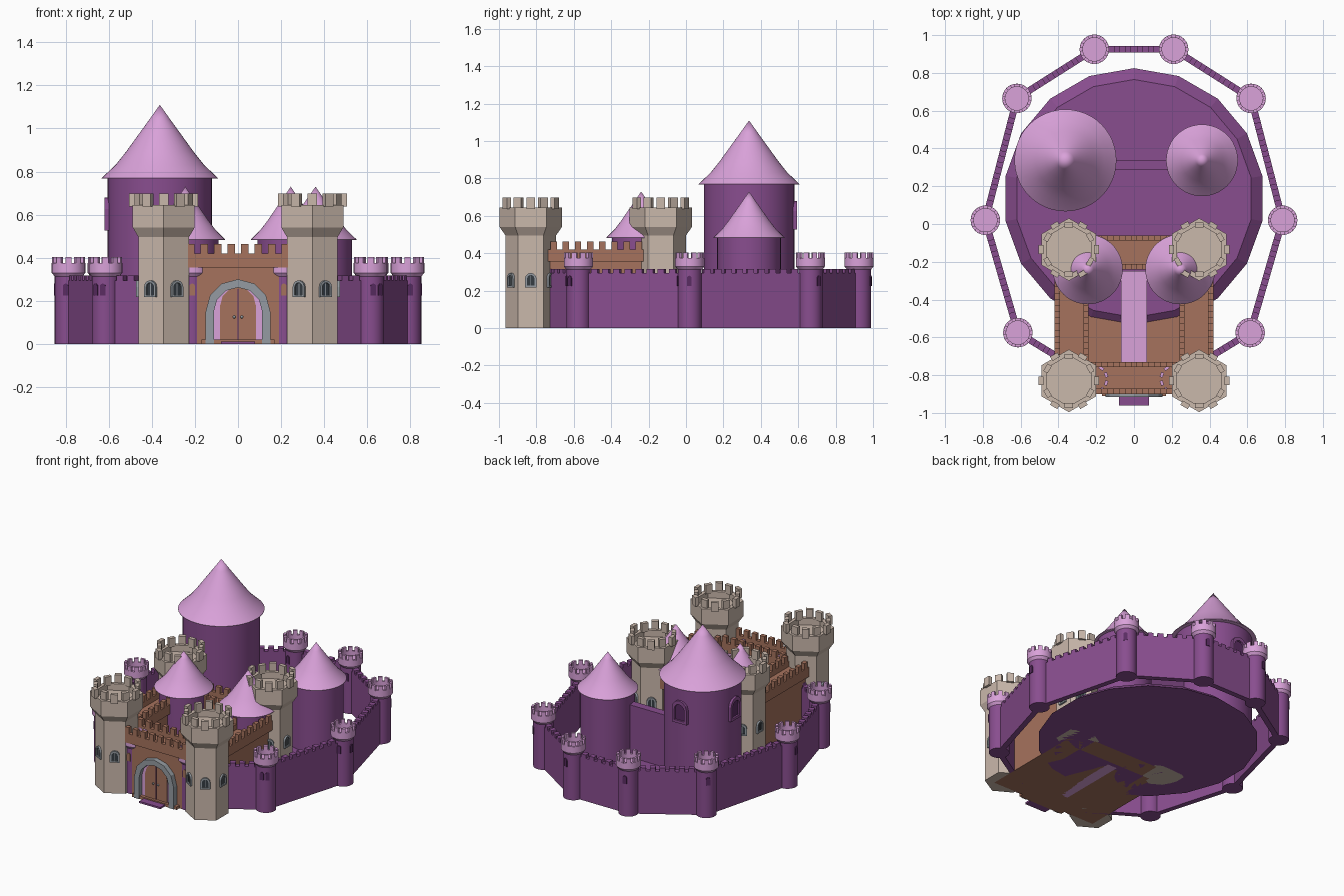
import bpy, bmesh, math
from mathutils import Matrix, Vector

if "Cube" in bpy.data.objects:
    bpy.data.objects.remove(bpy.data.objects["Cube"])

def material(name, rgb):
    m = bpy.data.materials.new(name)
    m.diffuse_color = (*rgb, 1)
    m.use_nodes = True
    m.node_tree.nodes["Principled BSDF"].inputs["Base Color"].default_value = m.diffuse_color
    return m

PURPLE = material("purple", (0.25, 0.075, 0.275))
PINK = material("pink", (0.70, 0.36, 0.70))
STONE = material("tan stone", (0.59, 0.48, 0.41))
BROWN = material("brown", (0.38, 0.17, 0.11))
GREY = material("grey trim", (0.30, 0.33, 0.36))
DARK = material("dark glass", (0.035, 0.045, 0.055))
DPURPLE = material("dark purple", (0.10, 0.025, 0.12))

def finish(name, bm, mat, smooth=False):
    bmesh.ops.remove_doubles(bm, verts=bm.verts, dist=1e-5)
    bmesh.ops.recalc_face_normals(bm, faces=bm.faces)
    me = bpy.data.meshes.new(name)
    bm.to_mesh(me)
    bm.free()
    me.materials.append(mat)
    ob = bpy.data.objects.new(name, me)
    bpy.context.collection.objects.link(ob)
    if smooth:
        bpy.ops.object.select_all(action='DESELECT')
        ob.select_set(True)
        bpy.context.view_layer.objects.active = ob
        bpy.ops.object.shade_smooth_by_angle(angle=math.radians(35))
    return ob

def add_box(bm, c, size, rot=0.0):
    m = Matrix.Translation(c) @ Matrix.Rotation(rot, 4, 'Z') @ Matrix.Diagonal((*size, 1))
    bmesh.ops.create_cube(bm, size=1, matrix=m)

def box(name, lo, hi, mat):
    bm = bmesh.new()
    add_box(bm, [(a + b) / 2 for a, b in zip(lo, hi)], [b - a for a, b in zip(lo, hi)])
    finish(name, bm, mat)

def add_lathe(bm, x, y, profile, n=32):
    # first vertex of each ring points to +y
    rings = []
    for r, z in profile:
        if r == 0:
            rings.append([bm.verts.new((x, y, z))] * n)
        else:
            rings.append([bm.verts.new((x + r * math.sin(2 * math.pi * i / n),
                                        y + r * math.cos(2 * math.pi * i / n), z)) for i in range(n)])
    for a, b in zip(rings, rings[1:]):
        for i in range(n):
            j = (i + 1) % n
            vs = list(dict.fromkeys((a[i], a[j], b[j], b[i])))
            if len(vs) > 2:
                bm.faces.new(vs)

def lathe(name, x, y, profile, mat, n=32, smooth=True):
    bm = bmesh.new()
    add_lathe(bm, x, y, profile, n)
    finish(name, bm, mat, smooth)

def arch(w, h, n=6):
    pts = [(-w / 2, 0)]
    for i in range(n + 1):
        a = math.pi * (1 - i / n)
        pts.append((w / 2 * math.cos(a), h - w / 2 + w / 2 * math.sin(a)))
    return pts + [(w / 2, 0)]

def add_plate(bm, pos, ang, pts, thick, hole=None):
    # arch outline standing at pos and facing the direction ang; hole makes it a frame
    out = Vector((math.cos(ang), math.sin(ang), 0))
    side = Vector((-out.y, out.x, 0))
    def loop(ps, d):
        return [bm.verts.new(Vector(pos) + side * u + out * d + Vector((0, 0, v))) for u, v in ps]
    f, b = loop(pts, thick), loop(pts, -0.005)
    n = len(pts)
    if hole:
        hf, hb = loop(hole, thick), loop(hole, -0.005)
        for i in range(n - 1):
            for p, q in ((f, hf), (f, b), (hf, hb)):
                bm.faces.new((p[i], p[i + 1], q[i + 1], q[i]))
        return
    bm.faces.new(f)
    for i in range(n):
        j = (i + 1) % n
        bm.faces.new((f[i], f[j], b[j], b[i]))

# low mound under the keep, courtyard floor and paths
lathe("mound", 0, 0.135, [(0, 0), (0.69, 0), (0.63, 0.05), (0, 0.05)], PURPLE, 18, False)
box("courtyard_floor", (-0.40, -0.88, 0), (0.40, -0.1, 0.02), BROWN)
box("courtyard_path", (-0.07, -0.73, 0), (0.07, -0.25, 0.065), PINK)
box("gate_sill", (-0.17, -0.91, 0), (0.17, -0.86, 0.02), BROWN)
box("gate_step", (-0.08, -0.96, 0), (0.08, -0.89, 0.012), PURPLE)

# outer ring of round towers joined by battlement walls
right = [(0.21, 0.925), (0.62, 0.665), (0.787, 0.02), (0.615, -0.575), (0.213, -0.82)]
ring = right + [(-x, y) for x, y in reversed(right)]
bodies, caps, walls, slits, gate_slits = [bmesh.new() for _ in range(5)]
for x, y in ring:
    add_lathe(bodies, x, y, [(0, 0), (0.064, 0), (0.064, 0.33), (0, 0.33)])
    add_lathe(caps, x, y, [(0.064, 0.312), (0.078, 0.33), (0.078, 0.375), (0.062, 0.375),
                           (0.062, 0.345), (0, 0.345)])
    for i in range(10):
        a = 2 * math.pi * (i + 0.5) / 10
        add_box(caps, (x + 0.069 * math.cos(a), y + 0.069 * math.sin(a), 0.387),
                (0.016, 0.027, 0.034), a)
    gate = y < -0.7
    a = -math.pi / 2 if gate else math.atan2(y - 0.05, x)
    for ang in ([a] if gate else [a, -math.pi / 2 - 0.2 * (1 if x < 0 else -1)]):
        add_plate(gate_slits if gate else slits,
                  (x + 0.064 * math.cos(ang), y + 0.064 * math.sin(ang), 0.225),
                  ang, arch(0.026, 0.055), 0.004)
for k in range(9):
    if k == 4:      # the gatehouse fills this gap
        continue
    p, q = Vector(ring[k]), Vector(ring[k + 1])
    d = q - p
    ang = math.atan2(d.y, d.x)
    m = (p + q) / 2
    add_box(walls, (m.x, m.y, 0.147), (d.length, 0.036, 0.294), ang)
    n = round(d.length / 0.06)
    for i in range(n):
        c = p + d * ((i + 0.5) / n)
        add_box(walls, (c.x, c.y, 0.304), (0.036, 0.036, 0.026), ang)
p, q = Vector(ring[9]), Vector(ring[0])     # back wall
add_box(walls, (0, p.y, 0.147), (0.42, 0.036, 0.294))
for i in range(7):
    add_box(walls, (-0.18 + 0.06 * i, p.y, 0.304), (0.036, 0.036, 0.026))
finish("ring_towers", bodies, PURPLE, True)
finish("ring_tower_caps", caps, PINK, True)
finish("ring_walls", walls, PURPLE)
finish("ring_tower_windows", slits, DPURPLE)
finish("gate_tower_windows", gate_slits, BROWN)

# four hexagonal stone towers
hexes, frames, panes = [bmesh.new() for _ in range(3)]
for x in (-0.345, 0.345):
    for y in (-0.83, -0.135):
        add_lathe(hexes, x, y, [(0, 0), (0.135, 0), (0.135, 0.495), (0.166, 0.54), (0.166, 0.645),
                                (0.135, 0.645), (0.135, 0.60), (0, 0.60)], 6)
        for i in range(12):
            a = math.pi / 6 * i + math.pi / 6
            r = 0.147 if i % 2 else 0.130
            if i % 2 == 0:
                a += 0
            add_box(hexes, (x + r * math.cos(a), y + r * math.sin(a), 0.668), (0.026, 0.045, 0.062), a)
        for i in range(6):
            a = math.pi / 3 * i
            pos = (x + 0.117 * math.cos(a), y + 0.117 * math.sin(a), 0.22)
            add_plate(frames, pos, a, arch(0.062, 0.075), 0.012, arch(0.040, 0.064))
            add_plate(panes, pos, a, arch(0.042, 0.065), 0.004)
            add_box(frames, (pos[0], pos[1], 0.222), (0.024, 0.062, 0.01), a)
            add_box(frames, (pos[0], pos[1], 0.25), (0.014, 0.005, 0.06), a)
finish("stone_towers", hexes, STONE)
finish("stone_tower_window_frames", frames, GREY)
finish("stone_tower_window_panes", panes, DARK)

# brown gallery walls around the courtyard, with battlements on both edges
def gallery(name, x0, x1, y0, y1):
    bm = bmesh.new()
    cx, cy, lx, ly = (x0 + x1) / 2, (y0 + y1) / 2, x1 - x0, y1 - y0
    along_x = lx > ly
    t = 0.02
    bx, by = (lx, ly - 2 * t) if along_x else (lx - 2 * t, ly)
    add_box(bm, (cx, cy, 0.18), (bx, by, 0.36))
    add_box(bm, (cx, cy, 0.37), (lx, ly, 0.03))
    length, half = (lx, ly / 2) if along_x else (ly, lx / 2)
    n = round(length / 0.062)
    for s in (-1, 1):
        o = s * (half - 0.014)
        if along_x:
            add_box(bm, (cx, cy + o, 0.40), (lx, 0.028, 0.04))
        else:
            add_box(bm, (cx + o, cy, 0.40), (0.028, ly, 0.04))
        for i in range(n):
            u = length * ((i + 0.5) / n - 0.5)
            c = (cx + u, cy + o, 0.44) if along_x else (cx + o, cy + u, 0.44)
            add_box(bm, c, (0.034, 0.028, 0.045) if along_x else (0.028, 0.034, 0.045))
    finish(name, bm, BROWN)

gallery("gatehouse_wall", -0.25, 0.25, -0.90, -0.73)
gallery("rear_gallery", -0.25, 0.25, -0.24, -0.06)
gallery("right_gallery", 0.24, 0.42, -0.74, -0.22)
gallery("left_gallery", -0.42, -0.24, -0.74, -0.22)

# gate: stone arch, pink lining, double door with knobs
for name, mat, w, h, hole, t in (("gate_arch", GREY, 0.30, 0.30, arch(0.225, 0.262), 0.035),
                                 ("gate_lining", PINK, 0.23, 0.265, None, 0.006),
                                 ("gate_door", BROWN, 0.165, 0.262, None, 0.012)):
    bm = bmesh.new()
    add_plate(bm, (0, -0.88, 0), -math.pi / 2, arch(w, h), t, hole)
    finish(name, bm, mat)
box("door_seam", (-0.002, -0.894, 0.015), (0.002, -0.89, 0.255), DPURPLE)
bm = bmesh.new()
for s in (-1, 1):
    bmesh.ops.create_uvsphere(bm, u_segments=10, v_segments=6, radius=0.007,
                              matrix=Matrix.Translation((s * 0.018, -0.896, 0.125)))
finish("door_knobs", bm, GREY, True)

# keep towers with flared conical roofs
def keep(name, x, y, r, eave, apex, roof):
    h = apex - eave
    lathe(name + "_body", x, y, [(0, 0), (r, 0), (r, eave + 0.01), (0, eave + 0.01)], PURPLE, 48)
    lathe(name + "_roof", x, y, [(0, eave - 0.003), (roof, eave - 0.003), (roof, eave),
                                 (roof * 0.76, eave + h * 0.18), (roof * 0.58, eave + h * 0.36),
                                 (roof * 0.38, eave + h * 0.58), (roof * 0.17, eave + h * 0.81),
                                 (0, apex)], PINK, 48)

keep("great_tower", -0.363, 0.337, 0.242, 0.77, 1.11, 0.27)
keep("rear_right_tower", 0.36, 0.337, 0.17, 0.485, 0.73, 0.19)
keep("front_left_tower", -0.245, -0.24, 0.155, 0.485, 0.73, 0.185)
keep("front_right_tower", 0.245, -0.24, 0.155, 0.485, 0.73, 0.185)
box("keep_wall", (-0.2, 0.285, 0), (0.25, 0.34, 0.41), PURPLE)

# great tower windows on the left and the back
frames, panes = bmesh.new(), bmesh.new()
for a in (math.pi, math.pi / 2):
    pos = (-0.363 + 0.238 * math.cos(a), 0.337 + 0.238 * math.sin(a), 0.53)
    add_plate(frames, pos, a, arch(0.11, 0.15), 0.018, arch(0.075, 0.125))
    add_plate(panes, pos, a, arch(0.08, 0.13), 0.006)
    add_box(frames, (pos[0], pos[1], 0.535), (0.036, 0.11, 0.018), a)
finish("great_tower_window_frames", frames, PURPLE)
finish("great_tower_window_panes", panes, DPURPLE)
